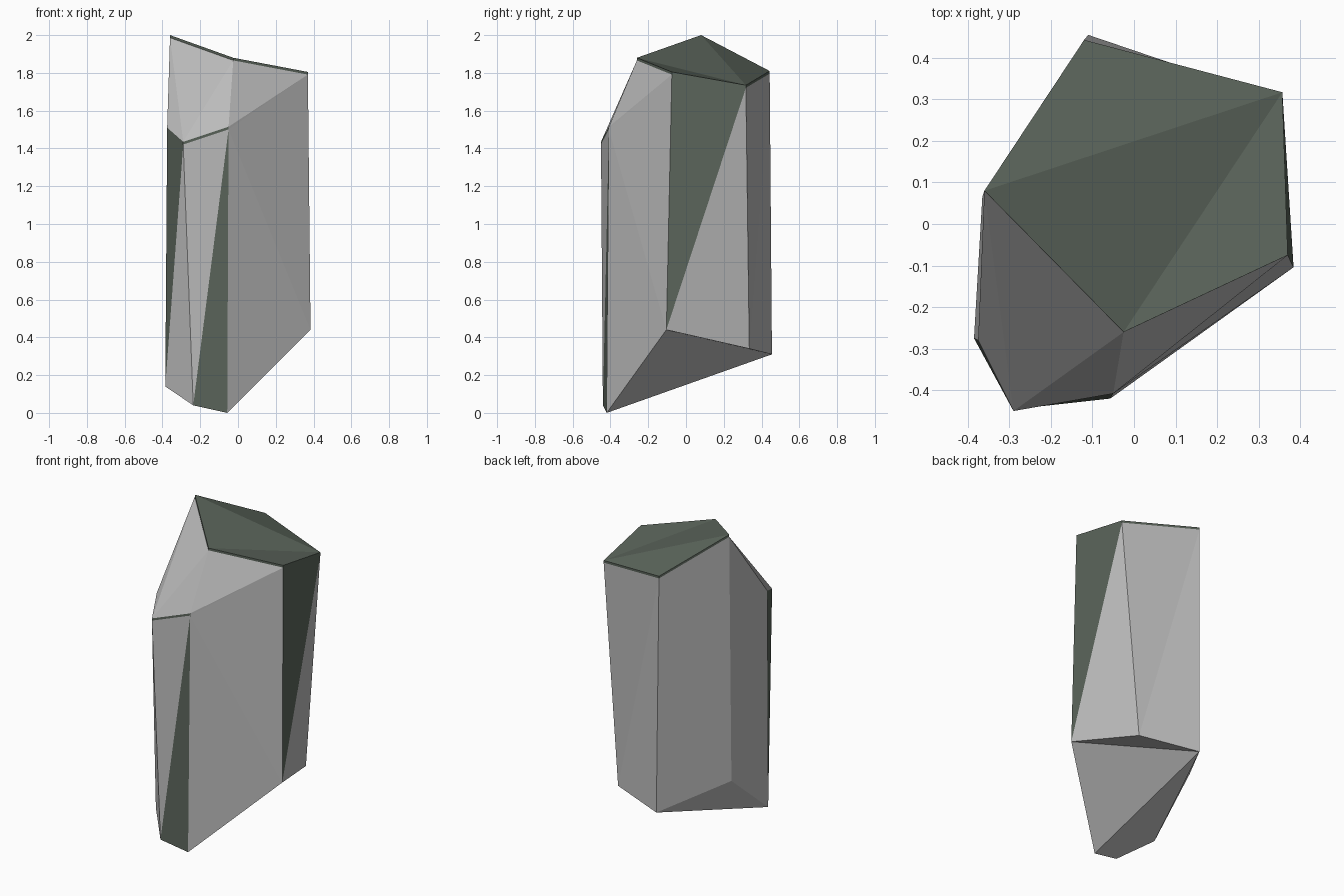
import bpy
import bmesh

if "Cube" in bpy.data.objects:
    bpy.data.objects.remove(bpy.data.objects["Cube"])


def material(name, rgb):
    m = bpy.data.materials.new(name)
    m.diffuse_color = (*rgb, 1)
    m.use_nodes = True
    m.node_tree.nodes["Principled BSDF"].inputs["Base Color"].default_value = m.diffuse_color
    return m


stone = material("pale grey stone", (0.52, 0.52, 0.52))
moss = material("dark grey green", (0.105, 0.13, 0.105))

# Corner points of the shard
points = {
    # sloping top
    "A": (-0.36, 0.08, 2.0), "B": (-0.025, -0.26, 1.88), "C": (0.37, -0.075, 1.805),
    "D": (0.357, 0.317, 1.735), "E": (-0.12, 0.443, 1.81),
    # front shoulder
    "F": (-0.375, -0.28, 1.51), "G": (-0.29, -0.45, 1.435), "H": (-0.05, -0.408, 1.515),
    # base
    "I": (-0.385, -0.275, 0.14), "J": (-0.237, -0.44, 0.04), "K": (-0.057, -0.42, 0.0),
    "L": (0.384, -0.104, 0.44), "M": (0.243, 0.335, 0.34), "N": (-0.11, 0.455, 0.31),
    "O": (-0.365, 0.065, 0.43),
}
# Lower rim of the thin green edge bands (lower case letters)
for k in "ABCDEFGH":
    x, y, z = points[k]
    points[k.lower()] = (x, y, z - 0.014)

green_faces = ["ABD", "BCD", "ADE", "aBA", "abB", "bcCB", "cdDC", "deED", "eaAE",
               "fgGF", "ghHG", "cLd", "fIg", "hJK"]
stone_faces = ["aFG", "aGb", "bGH", "bHc",                        # shoulder slopes
               "gJh", "gIJ", "HhKLc", "aOIfF", "aeNO", "edMN", "dLM",  # sides
               "LKN", "LNM", "NKJ", "NJI", "NIO"]                 # underside

bm = bmesh.new()
verts = {k: bm.verts.new(p) for k, p in points.items()}
for index, group in enumerate((stone_faces, green_faces)):
    for letters in group:
        face = bm.faces.new([verts[k] for k in letters])
        face.material_index = index
bmesh.ops.triangulate(bm, faces=[f for f in bm.faces if len(f.verts) > 3])
bmesh.ops.recalc_face_normals(bm, faces=bm.faces)

mesh = bpy.data.meshes.new("rock_shard")
bm.to_mesh(mesh)
bm.free()
mesh.materials.append(stone)
mesh.materials.append(moss)
bpy.context.collection.objects.link(bpy.data.objects.new("rock_shard", mesh))
